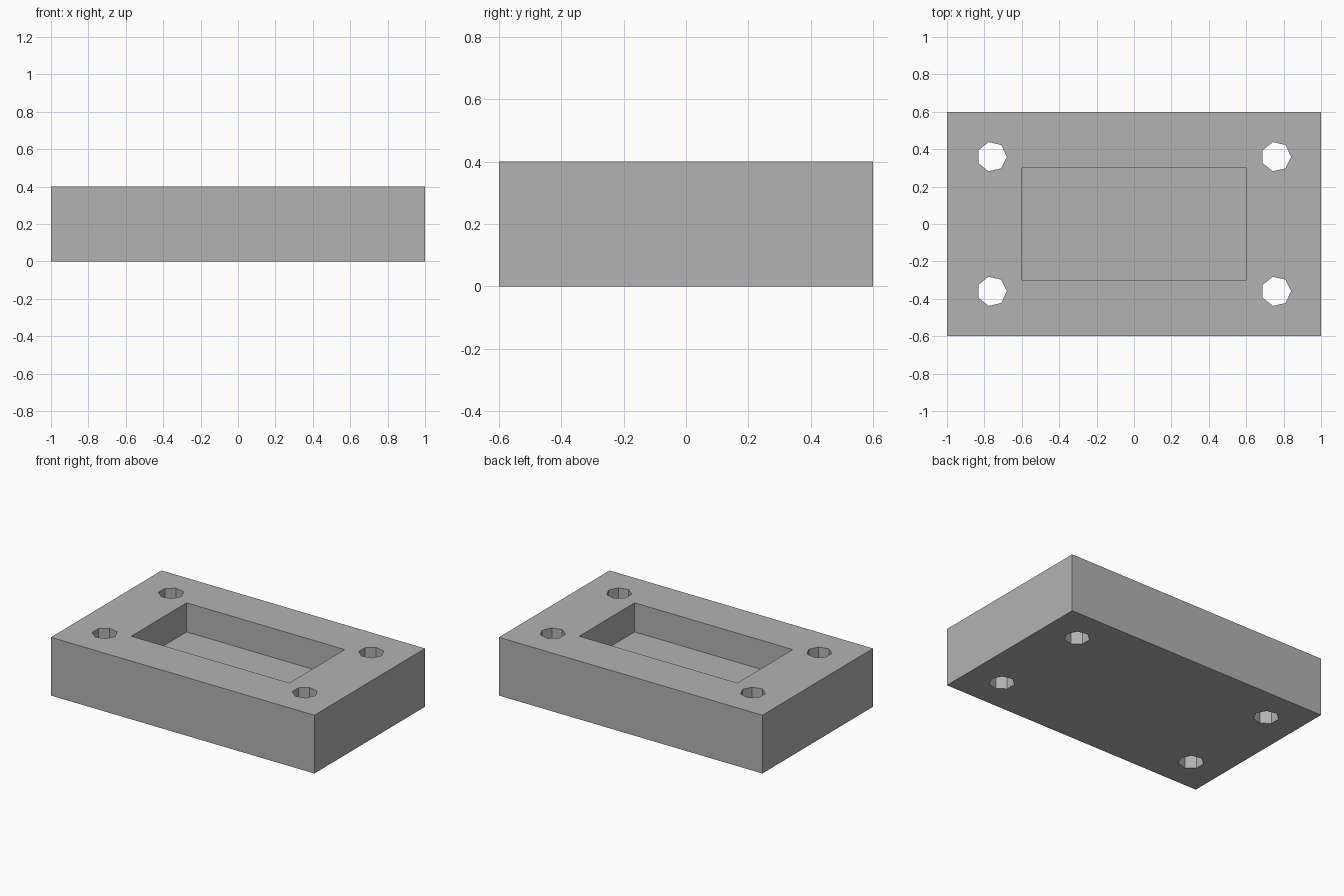
import bpy
import bmesh
from math import cos, sin, tau

cube = bpy.data.objects.get("Cube")
if cube:
    bpy.data.objects.remove(cube, do_unlink=True)

grey = bpy.data.materials.new("plain_grey")
grey.use_nodes = True
colour = (0.45, 0.45, 0.45, 1)
grey.diffuse_color = colour
grey.node_tree.nodes["Principled BSDF"].inputs["Base Color"].default_value = colour


def prism(name, outline, z0, z1):
    """Extrude a flat outline upward from z0 to z1."""
    bm = bmesh.new()
    base = bm.faces.new([bm.verts.new((x, y, z0)) for x, y in outline])
    top = bmesh.ops.extrude_face_region(bm, geom=[base], use_keep_orig=True)
    moved = [v for v in top["geom"] if isinstance(v, bmesh.types.BMVert)]
    bmesh.ops.translate(bm, verts=moved, vec=(0, 0, z1 - z0))
    bmesh.ops.recalc_face_normals(bm, faces=bm.faces)
    mesh = bpy.data.meshes.new(name)
    bm.to_mesh(mesh)
    bm.free()
    mesh.materials.append(grey)
    obj = bpy.data.objects.new(name, mesh)
    bpy.context.collection.objects.link(obj)
    return obj


def rectangle(w, d):
    return [(-w, -d), (w, -d), (w, d), (-w, d)]


def polygon(cx, cy, radius, sides):
    return [(cx + radius * cos(tau * i / sides), cy + radius * sin(tau * i / sides))
            for i in range(sides)]


# Solid block
block = prism("mounting_block", rectangle(1, 0.6), 0, 0.4)

# Blind rectangular pocket and four seven-sided through holes
cutters = [prism("pocket_cutter", rectangle(0.6, 0.3), 0.2, 0.6)]
for x in (-0.76, 0.76):
    for y in (-0.36, 0.36):
        cutters.append(prism("bolt_hole_cutter", polygon(x, y, 0.08, 7), -0.2, 0.6))

bpy.context.view_layer.objects.active = block
for cutter in cutters:
    cutter.hide_render = True
    cut = block.modifiers.new("cut", 'BOOLEAN')
    cut.operation = 'DIFFERENCE'
    cut.solver = 'EXACT'
    cut.object = cutter
    bpy.ops.object.modifier_apply(modifier=cut.name)
    bpy.data.objects.remove(cutter, do_unlink=True)
